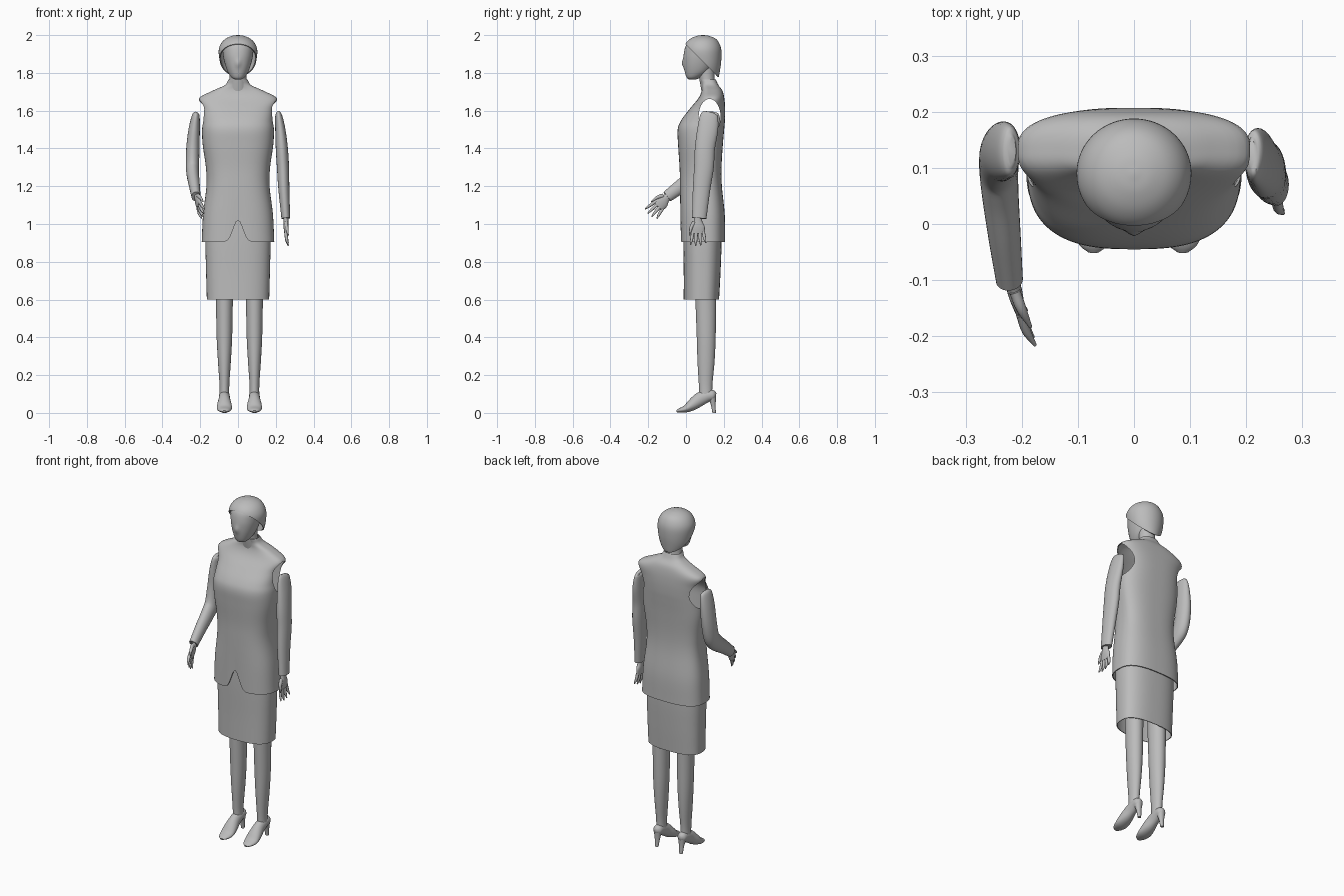
import bpy, bmesh, math
from mathutils import Vector, Matrix

cube = bpy.data.objects.get("Cube")
if cube:
    bpy.data.objects.remove(cube, do_unlink=True)

grey = bpy.data.materials.new("plain_grey")
grey.use_nodes = True
GREY = (0.5, 0.5, 0.5, 1)
grey.diffuse_color = GREY
grey.node_tree.nodes["Principled BSDF"].inputs["Base Color"].default_value = GREY


def spline(keys, steps):
    """Catmull-Rom interpolation of ring parameters."""
    k = [Vector(v) for v in keys]
    k = [2 * k[0] - k[1]] + k + [2 * k[-1] - k[-2]]
    out = []
    for a, b, c, d in zip(k, k[1:], k[2:], k[3:]):
        for s in range(steps):
            t = s / steps
            out.append(0.5 * (2 * b + (c - a) * t + (2 * a - 5 * b + 4 * c - d) * t * t
                              + (3 * b - a - 3 * c + d) * t ** 3))
    return out + [k[-2]]


def loft(name, keys, n=2.0, seg=32, steps=5, tilt=True, caps=(True, True), shape=None, matrix=None):
    """Skin superellipse rings; each key is (x, y, z, half width, front depth, back depth)."""
    rings = spline(keys, steps)
    centres = [Vector(r[:3]) for r in rings]
    bm = bmesh.new()
    loops = []
    for i, r in enumerate(rings):
        u, v = Vector((1, 0, 0)), Vector((0, 1, 0))
        if tilt:
            t = (centres[min(i + 1, len(rings) - 1)] - centres[max(i - 1, 0)]).normalized()
            u = (u - t * u.dot(t)).normalized()
            v = t.cross(u)
        loop = []
        for j in range(seg):
            a = math.tau * j / seg
            c, s = math.cos(a), math.sin(a)
            k = (abs(c) ** n + abs(s) ** n) ** (-1 / n)
            p = centres[i] + u * (c * k * max(r[3], .001)) + v * (s * k * max(r[4 if s < 0 else 5], .001))
            loop.append(bm.verts.new(shape(p) if shape else p))
        loops.append(loop)
    for a, b in zip(loops, loops[1:]):
        for j in range(seg):
            m = (j + 1) % seg
            bm.faces.new((a[j], a[m], b[m], b[j]))
    for end, wanted in zip((loops[0], loops[-1]), caps):
        if wanted:
            bm.faces.new(end)
    bmesh.ops.recalc_face_normals(bm, faces=bm.faces)
    if matrix:
        bm.transform(matrix)
    mesh = bpy.data.meshes.new(name)
    bm.to_mesh(mesh)
    bm.free()
    mesh.materials.append(grey)
    ob = bpy.data.objects.new(name, mesh)
    bpy.context.collection.objects.link(ob)
    return ob


def body(rows):
    """Rows of (z, half width, front y, back y, widest y) to level rings."""
    return [(0, yc, z, rx, yc - yf, yb - yc) for z, rx, yf, yb, yc in rows]


def tube(rows):
    return [(*r, r[-1]) for r in rows]


def apply_modifiers(ob):
    deps = bpy.context.evaluated_depsgraph_get()
    mesh = bpy.data.meshes.new_from_object(ob.evaluated_get(deps))
    ob.modifiers.clear()
    ob.data = mesh


def thicken(ob, thickness):
    mod = ob.modifiers.new("shell", "SOLIDIFY")
    mod.thickness = thickness
    mod.offset = -1


# Jacket: hollow shell with a front hem notch and open armholes
def hem_notch(p):
    if p.y < 0.08 and p.z < 1.14:
        p.z += 0.115 * math.exp(-(p.x / 0.035) ** 2) * (1.14 - p.z) / 0.235
    return p


jacket = loft("jacket", body([
    (.905, .192, -.028, .207, .1), (1.05, .185, -.03, .205, .1), (1.2, .167, -.032, .19, .1),
    (1.3, .17, -.034, .188, .1), (1.42, .187, -.042, .195, .1), (1.5, .19, -.044, .202, .1),
    (1.55, .186, -.025, .206, .11), (1.61, .19, .02, .207, .125), (1.665, .206, .065, .203, .13),
    (1.705, .135, .083, .193, .13), (1.735, .07, .083, .172, .125), (1.765, .05, .075, .158, .115)]),
    n=2.7, seg=128, tilt=False, caps=(False, False), shape=hem_notch)
thicken(jacket, .005)
cutter = loft("armhole_cutter", tube([(-.4, .125, 1.57, .092, .057), (.4, .125, 1.57, .092, .057)]),
              tilt=False, steps=1)
for v in cutter.data.vertices:
    a = math.tau * (v.index % 32) / 32
    v.co = (-.4 if v.index < 32 else .4, .125 + .058 * math.cos(a), 1.57 + .092 * math.sin(a))
fix = bmesh.new()
fix.from_mesh(cutter.data)
bmesh.ops.recalc_face_normals(fix, faces=fix.faces)
fix.to_mesh(cutter.data)
fix.free()
cut = jacket.modifiers.new("armholes", "BOOLEAN")
cut.object = cutter
cut.operation = "DIFFERENCE"
cut.solver = "EXACT"
apply_modifiers(jacket)
bpy.data.objects.remove(cutter, do_unlink=True)

# Skirt: open at the bottom
skirt = loft("skirt", body([
    (.6, .165, -.012, .175, .09), (.75, .169, -.012, .183, .09), (.92, .172, -.014, .188, .09),
    (1.08, .163, -.012, .18, .09)]), n=2.6, seg=64, tilt=False, caps=(False, True))
thicken(skirt, .004)
apply_modifiers(skirt)

# Neck, face and hair
loft("neck", body([(1.69, .055, .085, .165, .12), (1.76, .045, .072, .152, .11),
                   (1.84, .045, .06, .15, .1)]), tilt=False)


def nose(p):
    if p.y < .05:
        p.y -= .01 * math.exp(-((p.z - 1.85) / .022) ** 2 - (p.x / .013) ** 2)
    return p


loft("face", body([
    (1.764, .012, .018, .05, .035), (1.775, .034, .004, .075, .04), (1.805, .054, -.006, .12, .06),
    (1.85, .07, -.012, .15, .07), (1.9, .08, -.012, .165, .08), (1.95, .08, .002, .16, .085),
    (1.98, .045, .04, .13, .085)]), n=2.1, seg=48, tilt=False, shape=nose)

hair = loft("hair", body([
    (1.758, .03, .1, .158, .13), (1.775, .058, .06, .172, .11), (1.82, .085, .015, .181, .1),
    (1.87, .098, -.01, .187, .095), (1.92, .102, -.012, .187, .09), (1.955, .09, -.002, .177, .09),
    (1.98, .067, .022, .158, .09), (1.995, .035, .055, .125, .09), (2, .004, .086, .094, .09)]),
    seg=64, tilt=False)
bm = bmesh.new()
bm.from_mesh(hair.data)
bmesh.ops.bisect_plane(bm, geom=bm.verts[:] + bm.edges[:] + bm.faces[:], plane_co=(0, 0, 1.95),
                       plane_no=(0, 1, 1), clear_inner=True)
bm.to_mesh(hair.data)
bm.free()
thicken(hair, .006)
apply_modifiers(hair)

# Legs and heeled shoes
for side, x in (("right", -.072), ("left", .087)):
    loft(side + "_leg", tube([(x, .105, .75, .05, .057), (x, .105, .6, .045, .055),
                              (x, .107, .4, .041, .05), (x, .106, .27, .034, .045),
                              (x, .104, .15, .026, .036), (x, .105, .08, .026, .034)]), tilt=False)
    loft(side + "_shoe", tube([(x, -.05, .008, .01, .005), (x, -.035, .013, .027, .011),
                               (x, .0, .022, .039, .02), (x, .035, .044, .038, .031),
                               (x, .075, .073, .03, .036), (x, .115, .09, .028, .032),
                               (x, .145, .094, .025, .027), (x, .16, .094, .01, .012)]))
    loft(side + "_heel", tube([(x, .136, .09, .024, .024), (x, .144, .045, .015, .013),
                               (x, .149, 0, .01, .009)]), tilt=False)

# Sleeves
loft("left_sleeve", tube([
    (.21, .125, 1.592, .006, .026), (.215, .122, 1.575, .018, .046), (.224, .115, 1.5, .027, .055),
    (.232, .1, 1.4, .032, .053), (.238, .095, 1.3, .032, .052), (.243, .082, 1.18, .029, .046),
    (.253, .07, 1.03, .023, .038)]))
loft("right_sleeve", tube([
    (-.218, .13, 1.592, .008, .026), (-.223, .13, 1.575, .02, .046), (-.232, .13, 1.5, .03, .053),
    (-.239, .125, 1.4, .035, .052), (-.241, .104, 1.31, .035, .05), (-.239, .06, 1.262, .033, .046),
    (-.231, -.02, 1.205, .029, .038), (-.222, -.1, 1.145, .024, .031)]))


# Hands: palm, four fanned fingers and a thumb, pointing down before placing
def hand(side, place):
    loft(side + "_palm", tube([(0, 0, .02, .014, .022), (0, 0, -.02, .013, .022),
                               (0, 0, -.05, .013, .035), (0, 0, -.085, .009, .034)]),
         seg=20, matrix=place)
    for i, name in enumerate(("index", "middle", "ring", "little")):
        y, length = (i - 1.5) * .018, (.066, .072, .068, .055)[i]
        loft(f"{side}_{name}_finger", tube([
            (0, y, -.075, .008, .009), (.003, y * 1.25, -.08 - length / 2, .008, .008),
            (.012, y * 1.5, -.08 - length, .003, .003)]), seg=12, matrix=place)
    loft(side + "_thumb", tube([(0, -.02, -.025, .01, .012), (.004, -.037, -.055, .009, .009),
                                (.012, -.045, -.095, .003, .003)]), seg=12, matrix=place)


hand("left", Matrix.Translation((.254, .064, 1.035)))
hand("right", Matrix.Translation((-.22, -.09, 1.152)) @ Matrix.Rotation(math.radians(14), 4, "Z")
     @ Matrix.Rotation(math.radians(-46), 4, "X"))

# Smooth shading that keeps the cut edges crisp
bpy.ops.object.select_all(action="DESELECT")
for ob in bpy.context.scene.objects:
    if ob.type == "MESH":
        ob.select_set(True)
        bpy.context.view_layer.objects.active = ob
bpy.ops.object.shade_smooth_by_angle(angle=math.radians(50))
